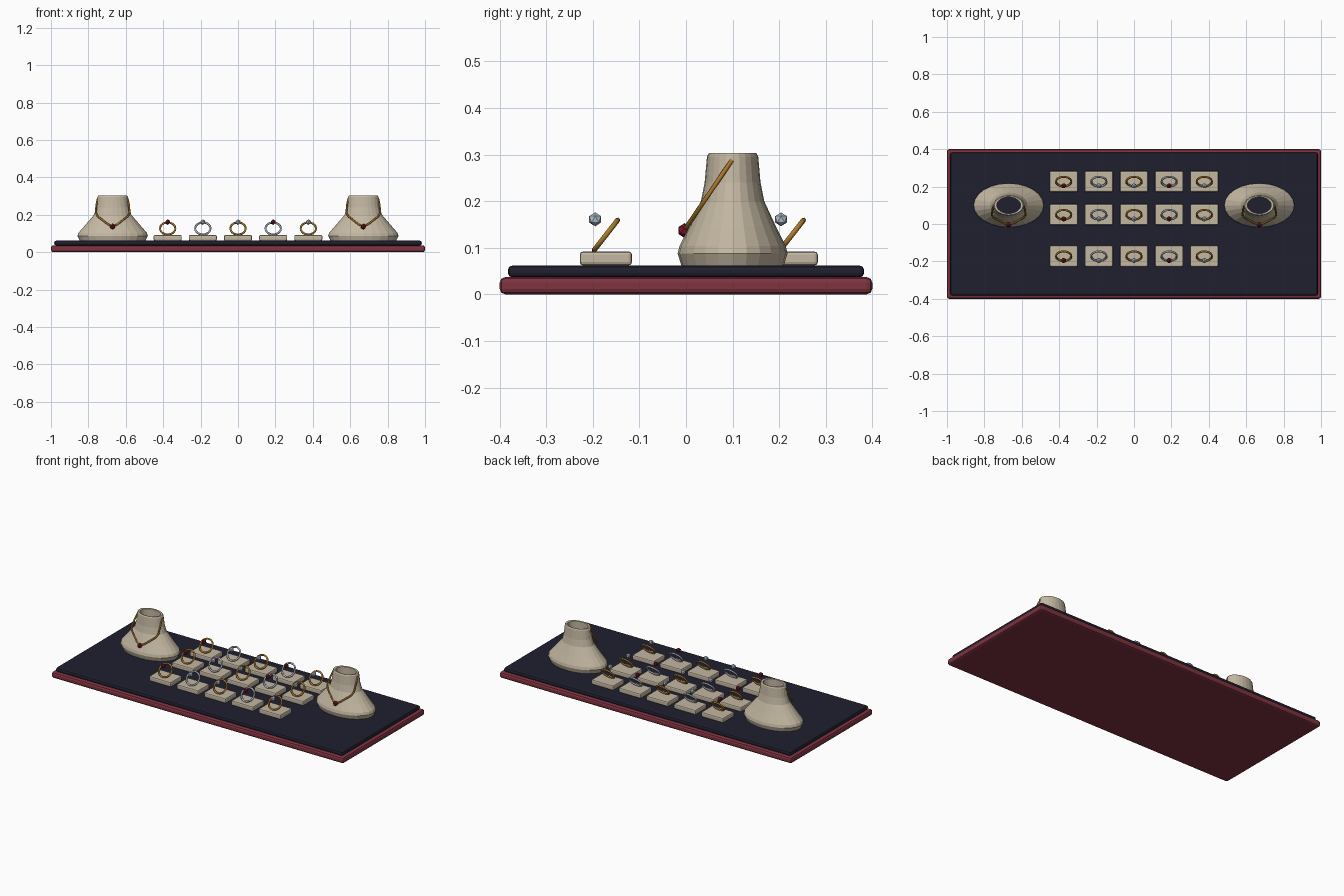
import bpy, bmesh, math
from mathutils import Vector, Matrix

cube = bpy.data.objects.get("Cube")
if cube:
    bpy.data.objects.remove(cube, do_unlink=True)


def material(name, rgb):
    m = bpy.data.materials.new(name)
    m.use_nodes = True
    col = (*[(c / 255) ** 2.2 for c in rgb], 1)
    m.diffuse_color = col
    m.node_tree.nodes["Principled BSDF"].inputs["Base Color"].default_value = col
    return m


MAROON = material("maroon wood", (126, 54, 66))
NAVY = material("navy velvet", (37, 37, 51))
LINEN = material("cream linen", (194, 182, 160))
GOLD = material("gold", (172, 122, 48))
SILVER = material("silver", (172, 178, 188))
RUBY = material("ruby", (122, 28, 42))
DIAMOND = material("diamond", (182, 198, 210))


def finish(name, bm, mat):
    bmesh.ops.recalc_face_normals(bm, faces=bm.faces)
    me = bpy.data.meshes.new(name)
    bm.to_mesh(me)
    bm.free()
    me.materials.append(mat)
    ob = bpy.data.objects.new(name, me)
    bpy.context.collection.objects.link(ob)
    return ob


def block(name, centre, size, bevel, mat, segments=2):
    bm = bmesh.new()
    bmesh.ops.create_cube(bm, size=1, matrix=Matrix.Translation(centre) @ Matrix.Diagonal((*size, 1)))
    bmesh.ops.bevel(bm, geom=bm.edges[:], offset=bevel, segments=segments, profile=0.5, affect='EDGES')
    return finish(name, bm, mat)


def gem(name, centre, radius, mat):
    bm = bmesh.new()
    bmesh.ops.create_icosphere(bm, subdivisions=1, radius=radius, matrix=Matrix.Translation(centre))
    return finish(name, bm, mat)


def tube(name, points, radius, mat, closed=False):
    cu = bpy.data.curves.new(name, 'CURVE')
    cu.dimensions = '3D'
    cu.bevel_depth = radius
    cu.bevel_resolution = 1
    cu.use_fill_caps = True
    sp = cu.splines.new('POLY')
    sp.points.add(len(points) - 1)
    for p, co in zip(sp.points, points):
        p.co = (*co, 1)
    sp.use_cyclic_u = closed
    cu.materials.append(mat)
    ob = bpy.data.objects.new(name, cu)
    bpy.context.collection.objects.link(ob)
    return ob


# Tray
block("tray_base", (0, 0, 0.0185), (2, 0.8, 0.037), 0.012, MAROON)
block("velvet_top", (0, 0, 0.049), (1.965, 0.765, 0.026), 0.01, NAVY)

# Ring stands: pad, tilted band and stone
TILT = Vector((0, 0.025, 0.032)).normalized()
for row, y in enumerate((-0.172, 0.05, 0.227)):
    for col in range(5):
        x = (col - 2) * 0.188
        tag = f"_{row + 1}_{col + 1}"
        block("ring_pad" + tag, (x, y, 0.077), (0.15, 0.112, 0.03), 0.007, LINEN)
        centre = Vector((x, y, 0.127))
        angles = [math.tau * i / 20 for i in range(20)]
        loop = [centre + 0.041 * (Vector((math.cos(a), 0, 0)) + TILT * math.sin(a)) for a in angles]
        tube("ring_band" + tag, loop, 0.0055, SILVER if col % 2 else GOLD, True)
        gem("ring_stone" + tag, (x, y - 0.023, 0.161), 0.015, DIAMOND if col % 3 else RUBY)

# Necklace busts: oval lathe with an open, thin-walled neck (half width, half depth, height)
PROFILE = [(0.176, 0.11, 0.062), (0.188, 0.118, 0.088), (0.183, 0.114, 0.104), (0.146, 0.093, 0.146),
           (0.1, 0.068, 0.2), (0.088, 0.06, 0.24), (0.081, 0.055, 0.296), (0.077, 0.051, 0.303),
           (0.064, 0.044, 0.301), (0.064, 0.044, 0.062)]
HALF_CHAIN = [(0.08, 0.288), (0.087, 0.255), (0.091, 0.212), (0.08, 0.192), (0.052, 0.17), (0.025, 0.149)]
SIDES = 24
for side, bx in (("left", 0.67), ("right", -0.67)):
    bm = bmesh.new()
    rings = []
    for rx, ry, z in PROFILE:
        rings.append([bm.verts.new((bx + rx * math.cos(math.tau * i / SIDES),
                                    0.1 + ry * math.sin(math.tau * i / SIDES), z)) for i in range(SIDES)])
    for a, b in zip(rings, rings[1:]):
        for i in range(SIDES):
            j = (i + 1) % SIDES
            bm.faces.new((a[i], a[j], b[j], b[i]))
    finish("necklace_bust_" + side, bm, LINEN)

    # Chain lies on a slanted plane across the front of the bust
    outline = HALF_CHAIN + [(0, 0.138)] + [(-x, z) for x, z in reversed(HALF_CHAIN)]
    chain = [(bx + x, 0.1 - (0.29 - z) * 0.68, z) for x, z in outline]
    tube("necklace_chain_" + side, chain, 0.005, GOLD)
    gem("necklace_pendant_" + side, (bx, -0.003, 0.137), 0.016, RUBY)
